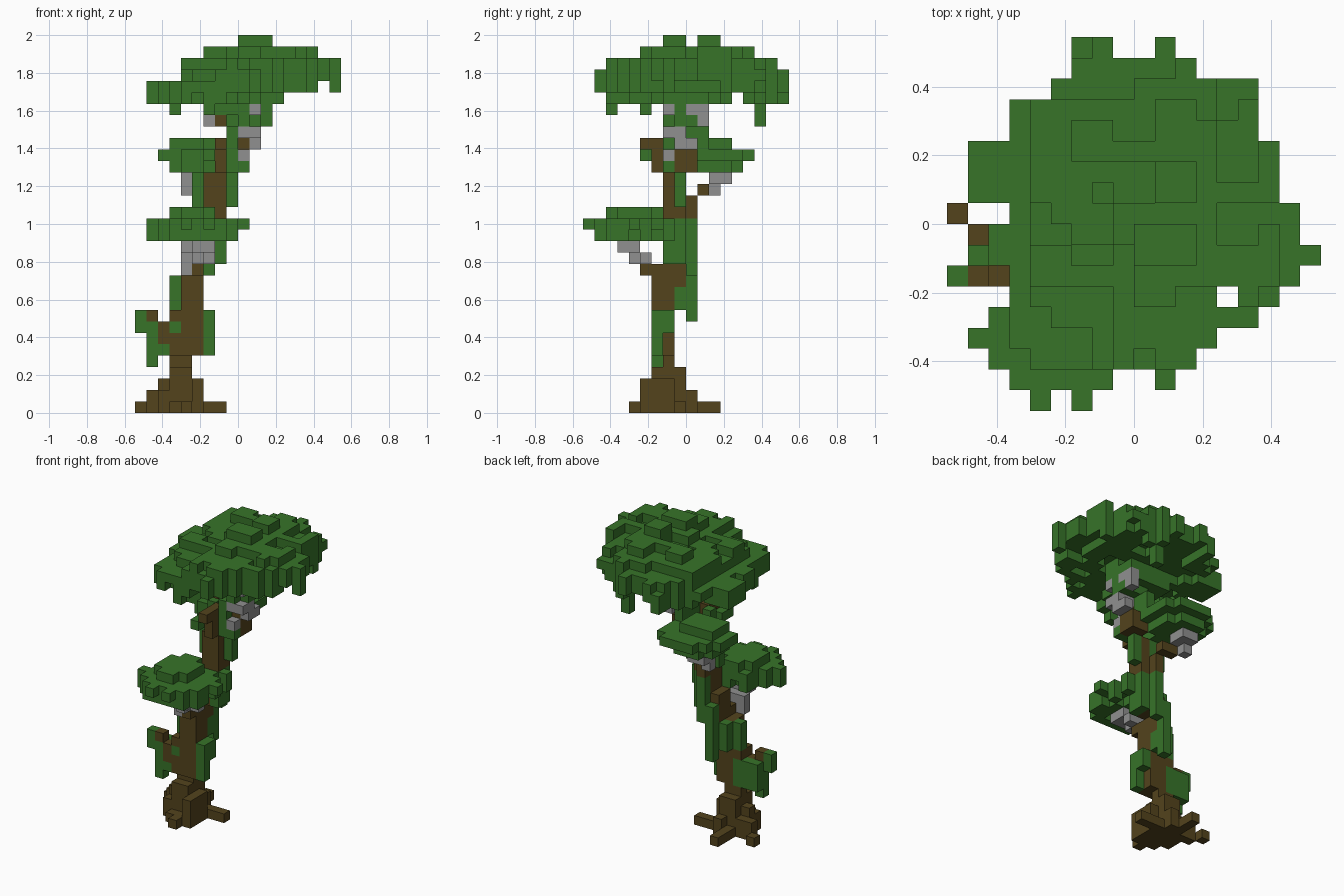
import bpy, bmesh, random
from mathutils import Vector, noise

random.seed(4)
UNIT = 2 / 33            # edge of one block
cells = {}               # (x, y, z) block -> part name, first come first served

cube = bpy.data.objects.get("Cube")
if cube:
    bpy.data.objects.remove(cube)


def span(value):
    """A single number is one block, a pair is an inclusive range."""
    first, last = value if isinstance(value, tuple) else (value, value)
    return range(first, last + 1)


def fill(part, x, y, z):
    for i in span(x):
        for j in span(y):
            for k in span(z):
                cells.setdefault((i, j, k), part)


def layer(part, k, x, y):
    """Rounded slab of blocks between inclusive bounds."""
    cx, cy = (x[0] + x[1]) / 2, (y[0] + y[1]) / 2
    rx, ry = (x[1] - x[0] + 1) / 2, (y[1] - y[0] + 1) / 2
    for i in span(x):
        for j in span(y):
            if abs((i - cx) / rx) ** 2.3 + abs((j - cy) / ry) ** 2.3 <= 1:
                fill(part, i, j, k)


def footprint(rows, front):
    """Plan of a crown from the x limits of each row, front to back."""
    return {(i, j) for j, row in enumerate(rows, front) for i in span(row)}


# Roots spreading over the ground
fill("roots", (-7, -4), (-3, -1), 0)
fill("roots", (-6, -4), -4, 0)
fill("roots", -9, 0, 0)
fill("roots", -8, -1, (0, 1))
fill("roots", -5, 0, (0, 1))
fill("roots", -6, (0, 2), 0)
fill("roots", (-3, -2), -1, 0)
fill("roots", -5, -5, 0)
fill("roots", (-7, -5), (-3, -1), 1)
fill("roots", -4, (-4, -2), (1, 2))
fill("roots", -7, -2, 2)
fill("roots", (-6, -5), (-3, -1), 2)

# Trunk, leaning to the model's left as it climbs
fill("trunk", (-6, -5), (-3, -1), 3)
fill("trunk", (-6, -5), -2, 4)
fill("trunk", (-5, -4), (-3, -2), (5, 8))
fill("trunk", -6, -3, (5, 6))
fill("trunk", -6, (-3, -2), 8)
fill("trunk", (-5, -4), (-3, -2), (9, 11))
fill("trunk", -4, (-3, -1), (11, 12))
fill("trunk", (-4, -3), (-2, -1), (13, 14))
fill("trunk", (-3, -2), -2, (15, 20))
fill("trunk", -3, -1, (15, 17))
fill("trunk", -2, -1, (17, 20))
fill("trunk", -2, -2, (21, 23))
fill("trunk", (-1, 0), (-1, 0), (21, 22))
fill("trunk", 0, -1, 23)

# Short brown branches
fill("branches", -7, -3, (6, 7))
fill("branches", -8, -3, 8)
fill("branches", -4, -4, 12)
fill("branches", -3, 0, (17, 18))
fill("branches", (-4, -3), 1, 19)
fill("branches", -2, -3, (21, 23))
fill("branches", -2, -4, 23)
fill("branches", -2, -2, 25)

# Pale grey twigs holding the crowns
fill("twigs", -5, -4, 12)
fill("twigs", (-5, -3), -4, 13)
fill("twigs", -4, -5, 13)
fill("twigs", (-5, -3), -5, 14)
fill("twigs", (-4, -3), -6, 14)
fill("twigs", -5, 2, (19, 20))
fill("twigs", (-5, -4), (2, 3), 20)
fill("twigs", 0, -2, 22)
fill("twigs", 1, (-1, 0), 23)
fill("twigs", (0, 1), (-2, -1), 24)
fill("twigs", 1, 1, (25, 26))
fill("twigs", 1, 0, 26)
fill("twigs", 1, -2, 26)
fill("twigs", -3, -2, 25)

# Vines and moss hanging on the trunk
fill("vines", -3, -3, (5, 8))
fill("vines", -3, -2, (7, 8))
fill("vines", -9, -3, (7, 8))
fill("vines", -8, -3, (4, 7))
fill("vines", -7, -3, 5)
fill("vines", -6, -3, 7)
fill("vines", (-8, -6), -2, (5, 7))
fill("vines", -6, -2, (9, 11))
fill("vines", (-5, -4), -1, (9, 10))
fill("vines", -5, -1, 11)
fill("vines", -4, 0, (8, 13))
fill("vines", -3, 0, (12, 16))
fill("vines", -2, (-2, -1), (13, 14))
fill("vines", -2, -1, (15, 16))
fill("vines", -1, -2, (15, 16))
fill("vines", -1, -1, (18, 20))
fill("vines", -1, -2, (21, 24))
fill("vines", 0, -2, 21)
fill("vines", -4, -1, (18, 20))
fill("vines", -3, -1, (18, 23))
fill("vines", -3, (-4, -3), 22)
fill("vines", -1, (-1, 1), (23, 24))

# Lower front crown with a broken underside
lower = footprint([(-6, -2), (-7, -1), (-8, -1), (-7, 0), (-6, -1), (-6, -2)], -8)
for i, j in sorted(lower):
    fill("lower_crown", i, j, 16)
    if i < 0 and random.random() < 0.85:
        fill("lower_crown", i, j, 15)
fill("lower_crown", -5, -9, 16)
fill("lower_crown", -3, -9, 16)
layer("lower_crown", 17, (-6, -3), (-7, -3))

# Middle back crown
layer("middle_crown", 21, (-6, -2), (0, 4))
layer("middle_crown", 22, (-6, -1), (0, 5))
fill("middle_crown", -7, (1, 3), 22)
layer("middle_crown", 23, (-6, -3), (1, 3))

# Blocks hanging under the top crown
fill("top_crown", (-1, 1), (-1, 0), 25)
fill("top_crown", 0, -2, 25)
fill("top_crown", (-3, 0), (-2, 1), 26)
fill("top_crown", 1, -1, 26)
fill("top_crown", (-3, 1), (-2, 1), 27)
fill("top_crown", 2, 6, (25, 27))
fill("top_crown", -6, -4, 26)
fill("top_crown", -3, -7, 26)
fill("top_crown", 8, -2, (28, 30))

# Top crown: a tilted, bumpy dome that climbs towards the model's left
top = footprint([(-5, 2), (-6, 3), (-6, 5), (-6, 6), (-6, 7), (-7, 8), (-7, 7), (-6, 7),
                 (-8, 6), (-8, 6), (-8, 6), (-6, 5), (-6, 5), (-4, 5), (-3, 2), (-3, -2)], -7)
top |= {(1, -8), (1, 8)}
top.discard((4, -4))
for i, j in sorted(top):
    rise = max(0, 1 - ((i - 1) / 9) ** 2 - ((j - 0.5) / 8.5) ** 2)
    tilt = 0.09 * (i + 8)
    bump = 1.8 * noise.noise(Vector((i, j, 3.3)) * 0.47)
    dent = 1.6 * noise.noise(Vector((i, j, 9.7)) * 0.47)
    high = round(28.1 + tilt + 2.2 * rise + bump)
    low = round(26.8 + tilt + 0.5 * rise + dent)
    summit = -3 <= i <= 6 and -4 <= j <= 5
    high = max(28, min(high, 31 if summit else 30 if i >= -5 else 28))
    low = max(low, 27 if i <= 3 and j > -8 else 28 if i <= 6 else 29)
    fill("top_crown", i, j, (min(low, high), high))
fill("top_crown", (0, 2), (-2, -1), (31, 32))
fill("top_crown", (1, 2), (1, 2), (31, 32))


def material(name, color):
    mat = bpy.data.materials.new(name)
    mat.use_nodes = True
    mat.diffuse_color = color
    mat.node_tree.nodes["Principled BSDF"].inputs["Base Color"].default_value = color
    return mat


bark = material("bark brown", (0.087, 0.057, 0.012, 1))
leaf = material("leaf green", (0.038, 0.173, 0.022, 1))
grey = material("twig grey", (0.28, 0.28, 0.28, 1))
colors = {"roots": bark, "trunk": bark, "branches": bark, "twigs": grey}

# Outer block faces only, one mesh for each part
axes = [Vector(v) for v in ((1, 0, 0), (0, 1, 0), (0, 0, 1))]
for part in sorted(set(cells.values())):
    bm = bmesh.new()
    for cell in [c for c, owner in cells.items() if owner == part]:
        middle = Vector(cell) + Vector((0.5, 0.5, 0.5))
        for a in range(3):
            for sign in (-1, 1):
                normal = axes[a] * sign
                if tuple(int(v) for v in Vector(cell) + normal) in cells:
                    continue
                u, v = axes[(a + 1) % 3], axes[(a + 2) % 3] * sign
                corners = [-u - v, u - v, u + v, v - u]
                bm.faces.new([bm.verts.new((middle + (normal + c) / 2) * UNIT)
                              for c in corners])
    bmesh.ops.remove_doubles(bm, verts=bm.verts, dist=UNIT / 100)
    mesh = bpy.data.meshes.new(part)
    bm.to_mesh(mesh)
    bm.free()
    mesh.materials.append(colors.get(part, leaf))
    bpy.context.collection.objects.link(bpy.data.objects.new(part, mesh))
